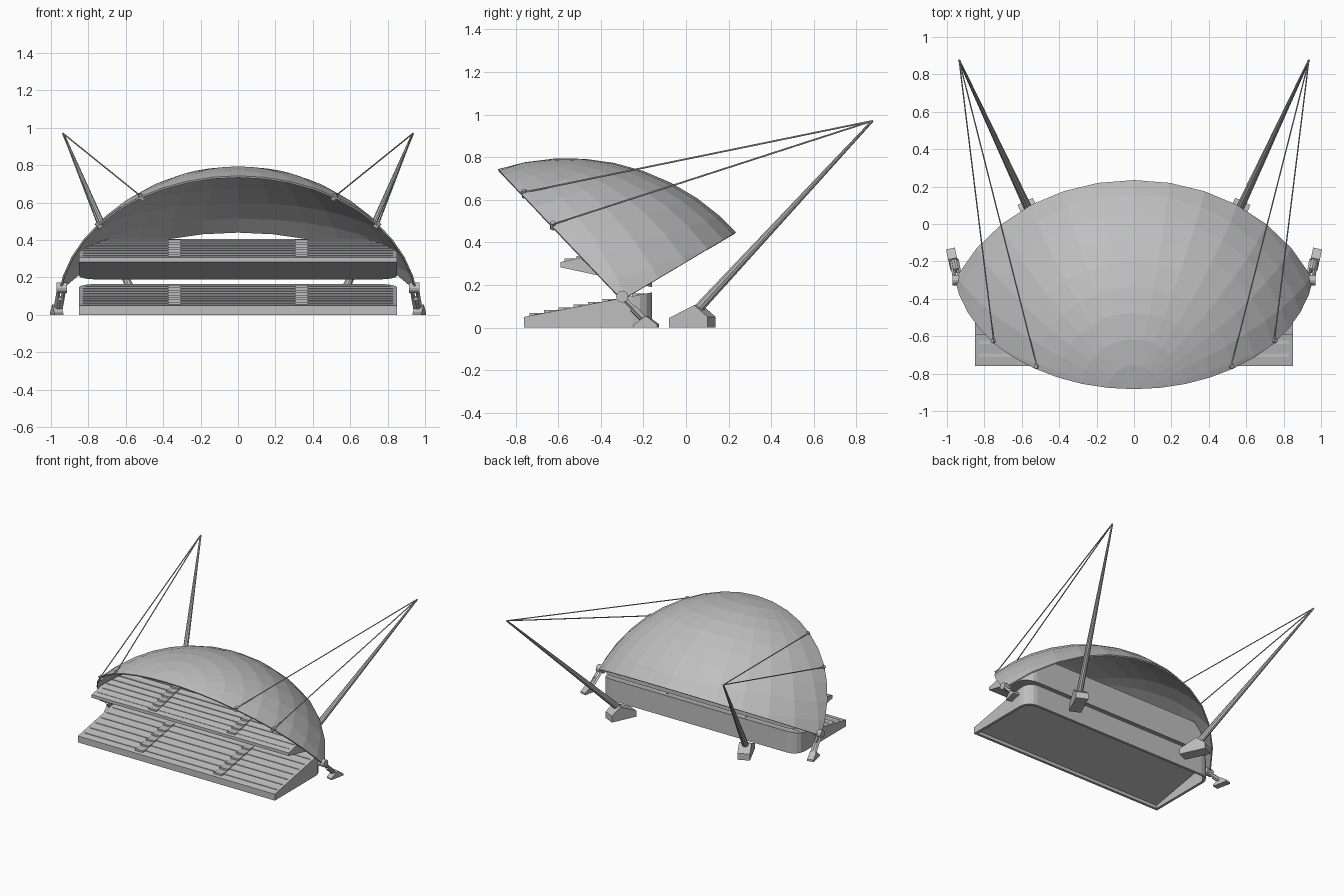
import bpy, bmesh, math
from mathutils import Vector, Matrix

if "Cube" in bpy.data.objects:
    bpy.data.objects.remove(bpy.data.objects["Cube"])

grey = bpy.data.materials.new("light_grey")
grey.use_nodes = True
grey.diffuse_color = (0.52, 0.52, 0.52, 1)
grey.node_tree.nodes["Principled BSDF"].inputs["Base Color"].default_value = (0.52, 0.52, 0.52, 1)

CENTRE = Vector((0, -0.555, -0.28))
RADIUS = 1.075
HINGE = Vector((0, -0.3, 0.13))
HALF = 0.85
BACK = -0.16


def make(name, bm):
    bmesh.ops.recalc_face_normals(bm, faces=bm.faces)
    mesh = bpy.data.meshes.new(name)
    bm.to_mesh(mesh)
    bm.free()
    mesh.materials.append(grey)
    obj = bpy.data.objects.new(name, mesh)
    bpy.context.collection.objects.link(obj)
    return obj


def prism(name, pts, lo, hi, axis, matrix=Matrix()):
    """Extrude a flat outline along x (points are y, z) or z (points are x, y)."""
    bm = bmesh.new()
    place = (lambda a, b: (lo, a, b)) if axis == "x" else (lambda a, b: (a, b, lo))
    face = bm.faces.new([bm.verts.new(place(a, b)) for a, b in pts])
    new = bmesh.ops.extrude_face_region(bm, geom=[face])["geom"]
    move = (hi - lo, 0, 0) if axis == "x" else (0, 0, hi - lo)
    bmesh.ops.translate(bm, vec=move, verts=[g for g in new if isinstance(g, bmesh.types.BMVert)])
    bm.transform(matrix)
    return make(name, bm)


def rod(name, start, end, r1, r2, sides=8):
    start, end = Vector(start), Vector(end)
    d = end - start
    bm = bmesh.new()
    bmesh.ops.create_cone(bm, cap_ends=True, segments=sides, radius1=r1, radius2=r2, depth=d.length)
    turn = d.to_track_quat("Z", "Y").to_matrix().to_4x4()
    bm.transform(Matrix.Translation((start + end) / 2) @ turn)
    return make(name, bm)


def ball(radius, location, u, v, turn=Matrix()):
    bm = bmesh.new()
    bmesh.ops.create_uvsphere(bm, u_segments=u, v_segments=v, radius=radius)
    bm.transform(Matrix.Translation(location) @ turn)
    return bm


def combine(obj, cutter, operation):
    mod = obj.modifiers.new("trim", "BOOLEAN")
    mod.operation, mod.object, mod.solver = operation, cutter, "EXACT"
    bpy.context.view_layer.objects.active = obj
    bpy.ops.object.modifier_apply(modifier=mod.name)
    bpy.data.objects.remove(cutter)


def outline(inset, front, r=0.09):
    """Plan of a tier: square at the front, rounded at the back."""
    w, b = HALF - inset, BACK - inset
    right = [(w, front)]
    for k in range(5):
        a = math.radians(k * 22.5)
        right.append((w - r + r * math.cos(a), b - r + r * math.sin(a)))
    return right + [(-x, y) for x, y in reversed(right)]


def inside_dome(obj):
    combine(obj, make("dome_cutter", ball(RADIUS - 0.02, CENTRE, 48, 24)), "INTERSECT")


def stairs(y0, y1, z0, z1, count, rise, bench):
    """Stepped profile, with a raised bench on each step when wanted."""
    d, h = (y1 - y0) / count, (z1 - z0) / count
    pts = []
    for i in range(count):
        y, z = y0 + i * d, z0 + i * h + rise
        pts.append((y, z))
        if bench:
            pts += [(y + d * .35, z), (y + d * .35, z + .011), (y + d * .8, z + .011), (y + d * .8, z)]
        pts.append((y + d, z))
    return pts + [(y1, z1 - 0.02), (y0, z0 - 0.02)]


def seating(name, y0, y1, z0, z1, rows, clip):
    rows_obj = prism(name + "_benches", stairs(y0, y1, z0, z1, rows, 0.002, True), -HALF, HALF, "x")
    combine(rows_obj, prism("plan_cutter", outline(0.022, y0 - 0.01), -1, 1, "z"), "INTERSECT")
    if clip:
        inside_dome(rows_obj)
    for x in (-0.34, 0.34):
        prism(name + "_aisle", stairs(y0, y1, z0, z1, rows, 0.018, False), x - 0.035, x + 0.035, "x")


# Lower tier: hollow wedge with benches
lower = prism("lower_tier", [(-.76, 0), (-.76, .05), (BACK, .165), (BACK, 0)], -HALF, HALF, "x")
combine(lower, prism("plan_cutter", outline(0, -0.8), -1, 1, "z"), "INTERSECT")
hollow = prism("hollow_cutter", [(-.74, -.1), (-.74, .025), (-.18, .13), (-.18, -.1)], -.83, .83, "x")
combine(hollow, prism("plan_cutter", outline(0.015, -0.8), -1, 1, "z"), "INTERSECT")
combine(lower, hollow, "DIFFERENCE")
seating("lower", -0.735, -0.185, 0.05, 0.155, 8, False)

# Upper tier: cantilevered slab with benches
upper = prism("upper_tier", [(-.59, .283), (-.59, .307), (BACK, .405), (BACK, .19)], -HALF, HALF, "x")
combine(upper, prism("plan_cutter", outline(0, -0.7), -1, 1, "z"), "INTERSECT")
inside_dome(upper)
seating("upper", -0.57, -0.185, 0.305, 0.398, 7, True)

# Back wall wrapping round the rear corners
wall = prism("back_wall", outline(0, -0.24) + outline(0.012, -0.24)[::-1], 0, 0.405, "z")
inside_dome(wall)

# Faceted dome roof, cut by two planes that meet at the hinges
tilt = Vector((0, -0.33, 1)).to_track_quat("Z", "Y").to_matrix().to_4x4()
bm = ball(RADIUS, CENTRE, 32, 24, tilt)
for normal in ((0, 0.60, 0.57), (0, -0.32, 0.54)):
    bmesh.ops.bisect_plane(bm, geom=bm.verts[:] + bm.edges[:] + bm.faces[:],
                           plane_co=HINGE, plane_no=normal, clear_inner=True)
# Shell normals must face outward before thickening
roof = make("dome_roof", bm)
if roof.data.polygons[0].normal.dot(roof.data.polygons[0].center - CENTRE) < 0:
    roof.data.flip_normals()
shell = roof.modifiers.new("shell", "SOLIDIFY")
shell.thickness, shell.offset = 0.01, -1

for s, side in ((1, "left"), (-1, "right")):
    # Leaning mast on its footing
    top = Vector((s * 0.935, 0.875, 0.97))
    rod(side + "_mast", (s * 0.55, 0.05, 0.08), top, 0.024, 0.006, 10)
    block = [(-.1, 0), (-.1, .045), (.03, .105), (.1, .05), (.1, 0)]
    turn = Matrix.Translation((s * 0.54, 0.03, 0)) @ Matrix.Rotation(-s * math.radians(25), 4, "Z")
    prism(side + "_mast_footing", block, -0.045, 0.045, "x", turn)

    # Cables and their anchors on the roof rim
    for end in ((s * 0.52, -0.76, 0.635), (s * 0.75, -0.625, 0.485)):
        rod(side + "_cable", end, top, 0.004, 0.004, 6)
        out = (Vector(end) - CENTRE).normalized()
        rod(side + "_cable_anchor", Vector(end) - out * 0.025, Vector(end) + out * 0.012, 0.016, 0.012)

    # Hinge foot, forked strut and pin
    foot = [(-.06, 0), (-.06, .01), (0, .055), (.055, .015), (.055, 0)]
    turn = Matrix.Translation((s * 0.97, -0.185, 0)) @ Matrix.Rotation(-s * math.radians(12), 4, "Z")
    prism(side + "_hinge_foot", foot, -0.024, 0.024, "x", turn)
    for off in (-0.014, 0.014):
        rod(side + "_hinge_strut", (s * 0.962 + off, -0.19, 0.03), (s * 0.942 + off, -0.3, 0.145), 0.011, 0.011, 4)
    rod(side + "_hinge_piston", (s * 0.962, -0.19, 0.03), (s * 0.95, -0.25, 0.09), 0.018, 0.018)
    rod(side + "_hinge_pin", (s * 0.915, -0.3, 0.145), (s * 0.97, -0.3, 0.145), 0.028, 0.028, 12)
